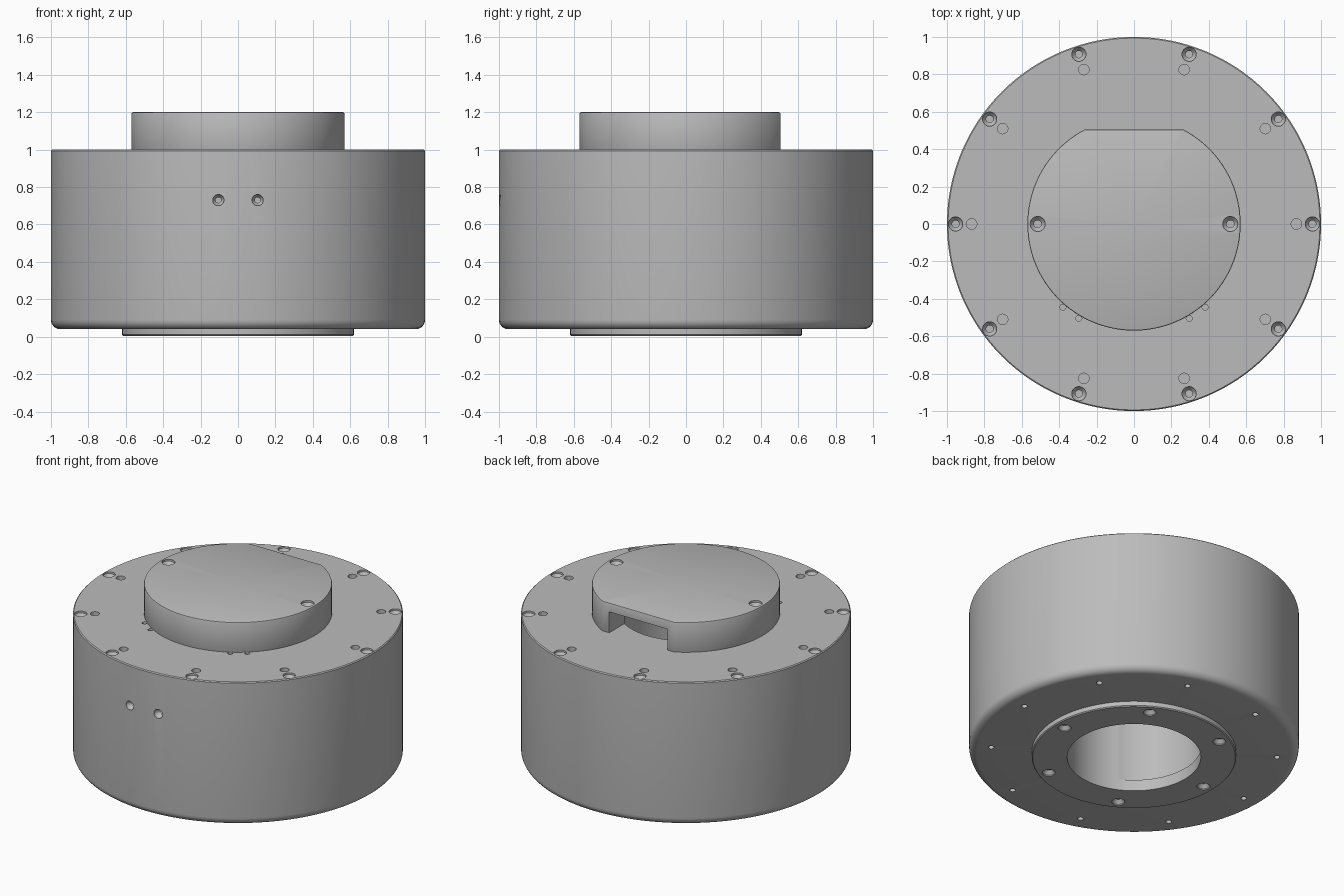
import bpy, bmesh, math
from mathutils import Matrix, Vector

cube = bpy.data.objects.get("Cube")
if cube:
    bpy.data.objects.remove(cube, do_unlink=True)

grey = bpy.data.materials.new("machined grey")
grey.use_nodes = True
colour = (0.5, 0.5, 0.5, 1)
grey.diffuse_color = colour
grey.node_tree.nodes["Principled BSDF"].inputs["Base Color"].default_value = colour


def lathe(bm, profile, place=Matrix(), steps=128, closed=False):
    """Turn a (radius, height) profile around the z axis, then place it."""
    part = bmesh.new()
    verts = [part.verts.new((r, 0, z)) for r, z in profile]
    pairs = list(zip(verts, verts[1:])) + ([(verts[-1], verts[0])] if closed else [])
    edges = [part.edges.new(p) for p in pairs]
    bmesh.ops.spin(part, geom=verts + edges, axis=(0, 0, 1), cent=(0, 0, 0),
                   angle=math.tau, steps=steps, use_merge=True)
    bmesh.ops.remove_doubles(part, verts=part.verts, dist=1e-5)
    bmesh.ops.recalc_face_normals(part, faces=part.faces)
    part.transform(place)
    mesh = bpy.data.meshes.new("part")
    part.to_mesh(mesh)
    part.free()
    bm.from_mesh(mesh)
    bpy.data.meshes.remove(mesh)


def plug(bm, radius, low, high, x=0, y=0, steps=32):
    lathe(bm, [(0, low), (radius, low), (radius, high), (0, high)],
          Matrix.Translation((x, y, 0)), steps)


def box(bm, low, high):
    low, high = Vector(low), Vector(high)
    size = Matrix.Diagonal((*(high - low), 1))
    bmesh.ops.create_cube(bm, size=1, matrix=Matrix.Translation((low + high) / 2) @ size)


def screw_hole(bm, place, radius=0.04, depth=0.14):
    """Countersunk hole going down from the origin of its placement."""
    lathe(bm, [(0, 0.03), (radius, 0.03), (radius, -0.012), (radius * 0.5, -0.035),
               (radius * 0.5, -depth), (0, -depth)], place, 24)


def make(name, bm):
    mesh = bpy.data.meshes.new(name)
    bm.to_mesh(mesh)
    bm.free()
    mesh.materials.append(grey)
    obj = bpy.data.objects.new(name, mesh)
    bpy.context.collection.objects.link(obj)
    return obj


def cut(obj, cutter_bm):
    cutter = make(obj.name + "_cutter", cutter_bm)
    cutter.hide_render = True
    mod = obj.modifiers.new("cut", "BOOLEAN")
    mod.operation, mod.solver, mod.object = "DIFFERENCE", "EXACT", cutter
    bake(obj)
    bpy.data.objects.remove(cutter, do_unlink=True)


def bake(obj):
    graph = bpy.context.evaluated_depsgraph_get()
    graph.update()
    mesh = bpy.data.meshes.new_from_object(obj.evaluated_get(graph))
    obj.modifiers.clear()
    obj.data = mesh


def ring(count, radius):
    return [(radius * math.cos(math.tau * i / count),
             radius * math.sin(math.tau * i / count)) for i in range(count)]


BORE = 0.405

# Main housing: thick ring with a rounded lower edge
bm = bmesh.new()
corner = [(0.95 + 0.05 * math.sin(a), 0.09 - 0.05 * math.cos(a))
          for a in [math.radians(15 * i) for i in range(7)]]
lathe(bm, [(BORE, 0.04)] + corner + [(1, 0.994), (0.994, 1), (BORE, 1)], closed=True)
housing = make("housing", bm)

# Housing holes: rim screws, dowel holes, lower threads, cable holes, side screws
bm = bmesh.new()
for x, y in ring(10, 0.954):
    screw_hole(bm, Matrix.Translation((x, y, 1)), 0.038)
for x, y in ring(10, 0.868):
    plug(bm, 0.028, 0.96, 1.05, x, y, 24)
    plug(bm, 0.018, 0, 0.12, x, y, 16)
for side in (-1, 1):
    for x, y in ((0.38, -0.445), (0.295, -0.505)):
        plug(bm, 0.016, 0.95, 1.05, side * x, y, 16)
    screw_hole(bm, Matrix.Translation((side * 0.105, -0.994, 0.73))
               @ Matrix.Rotation(math.pi / 2, 4, "X"), 0.03)
plug(bm, 0.38, 0.08, 0.9, -0.07, 0, 96)
cut(housing, bm)

# Mounting flange underneath with six countersunk holes
bm = bmesh.new()
lathe(bm, [(BORE, 0.005), (0.614, 0.005), (0.62, 0.011), (0.62, 0.04), (BORE, 0.04)], closed=True)
flange = make("mounting_flange", bm)
bm = bmesh.new()
for x, y in ring(6, 0.55):
    lathe(bm, [(0, -0.02), (0.04, -0.02), (0.04, 0.012), (0.02, 0.035), (0, 0.035)],
          Matrix.Translation((x, y, 0)), 24)
cut(flange, bm)

# Top cap: disc with a flat at the back
bm = bmesh.new()
plug(bm, 0.57, 0.98, 1.2, steps=128)
cap = make("top_cap", bm)
bm = bmesh.new()
box(bm, (-1, 0.505, 0.5), (1, 1, 1.5))
cut(cap, bm)
bevel = cap.modifiers.new("edge", "BEVEL")
bevel.width, bevel.segments = 0.008, 2
bevel.limit_method, bevel.angle_limit = "ANGLE", math.radians(50)
bake(cap)

# Cap hollow, cable opening and two screws, cut in turn
bm = bmesh.new()
plug(bm, BORE, 0.9, 1.14, steps=128)
cut(cap, bm)
bm = bmesh.new()
box(bm, (-0.215, 0.2, 0.95), (0.215, 0.7, 1.14))
cut(cap, bm)
bm = bmesh.new()
for x in (-0.515, 0.515):
    screw_hole(bm, Matrix.Translation((x, 0, 1.2)), 0.04)
cut(cap, bm)

# Smooth curved walls, keep machined edges crisp
bpy.ops.object.select_all(action="DESELECT")
for obj in (housing, flange, cap):
    obj.select_set(True)
    bpy.context.view_layer.objects.active = obj
bpy.ops.object.shade_smooth_by_angle(angle=math.radians(30))
